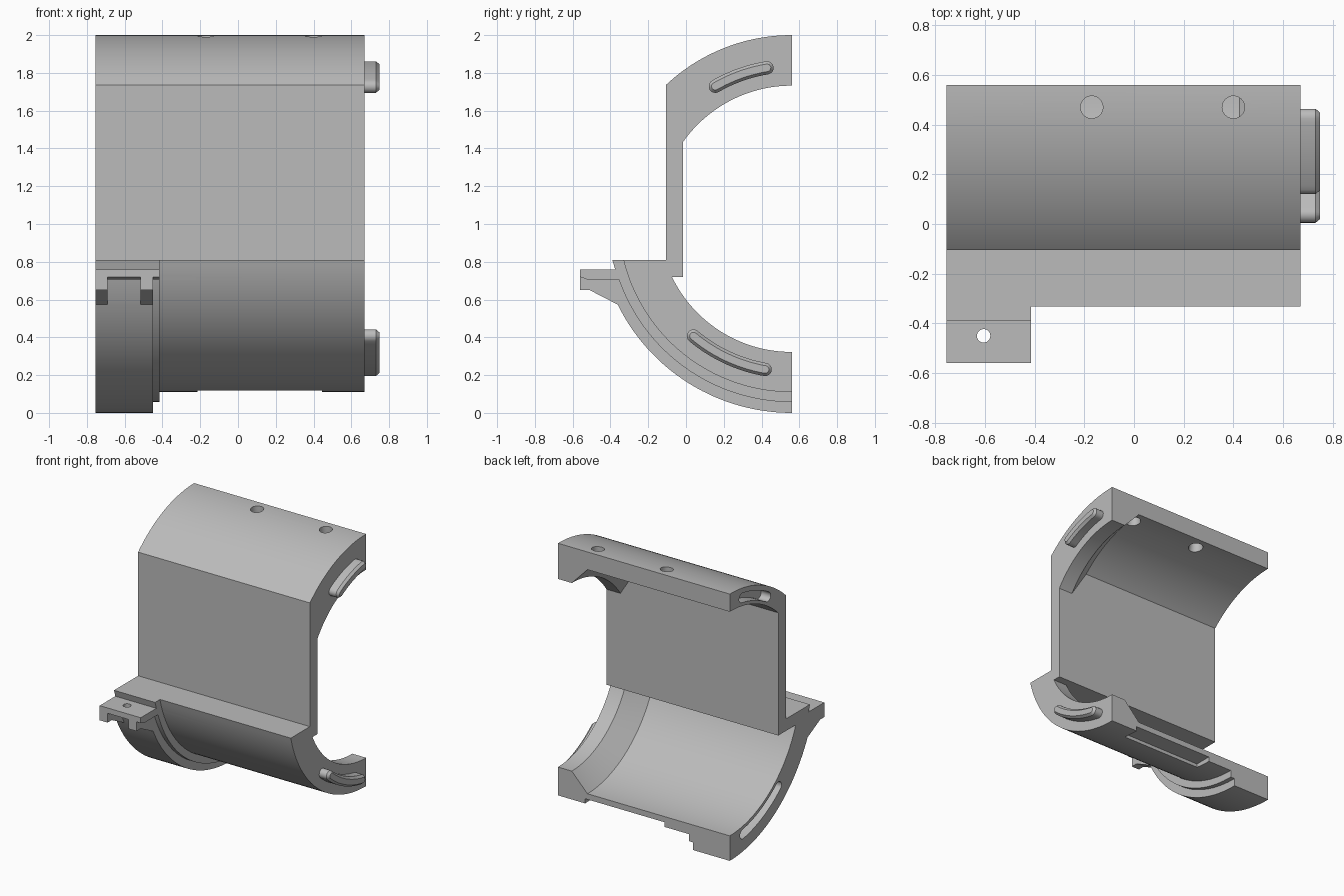
import bpy, bmesh
from math import sin, cos, asin, acos, radians, degrees
from mathutils import Matrix

cube = bpy.data.objects.get("Cube")
if cube:
    bpy.data.objects.remove(cube)

CY, CZ = 0.56, 1.0275          # bore axis (y, z)
LEFT, RIGHT = -0.755, 0.67     # housing ends

grey = bpy.data.materials.new("plain_grey")
grey.use_nodes = True
grey.diffuse_color = (0.5, 0.5, 0.5, 1)
grey.node_tree.nodes["Principled BSDF"].inputs["Base Color"].default_value = (0.5, 0.5, 0.5, 1)


def arc(r, a0, a1, n=32):
    """Points (y, z) round the bore axis, angles in degrees."""
    angles = [radians(a0 + (a1 - a0) * i / n) for i in range(n + 1)]
    return [(CY + r * cos(a), CZ + r * sin(a)) for a in angles]


def at_y(r, y):
    """Angle in the upper half where radius r meets y."""
    return degrees(acos((y - CY) / r))


def at_z(r, z):
    """Angle in the lower front quarter where radius r meets z."""
    return 180 + degrees(asin((CZ - z) / r))


def finish(name, bm):
    bmesh.ops.recalc_face_normals(bm, faces=bm.faces)
    mesh = bpy.data.meshes.new(name)
    bm.to_mesh(mesh)
    bm.free()
    mesh.materials.append(grey)
    ob = bpy.data.objects.new(name, mesh)
    bpy.context.collection.objects.link(ob)
    return ob


def loft(name, sections):
    """Solid through matching (x, outline) sections."""
    bm = bmesh.new()
    rings = [[bm.verts.new((x, y, z)) for y, z in pts] for x, pts in sections]
    n = len(rings[0])
    for a, b in zip(rings, rings[1:]):
        for i in range(n):
            j = (i + 1) % n
            bm.faces.new((a[i], a[j], b[j], b[i]))
    bm.faces.new(rings[0])
    bm.faces.new(rings[-1])
    return finish(name, bm)


def prism(name, x0, x1, pts):
    return loft(name, [(x0, pts), (x1, pts)])


def cone(name, x, y, z0, z1, r0, r1):
    bm = bmesh.new()
    bmesh.ops.create_cone(bm, cap_ends=True, segments=32, radius1=r0, radius2=r1,
                          depth=z1 - z0, matrix=Matrix.Translation((x, y, (z0 + z1) / 2)))
    return finish(name, bm)


def combine(target, other, operation):
    mod = target.modifiers.new(operation.lower(), 'BOOLEAN')
    mod.operation, mod.solver, mod.object = operation, 'EXACT', other
    bpy.context.view_layer.objects.active = target
    bpy.ops.object.modifier_apply(modifier=mod.name)
    bpy.data.objects.remove(other)


def smooth(ob):
    bpy.ops.object.select_all(action='DESELECT')
    ob.select_set(True)
    bpy.context.view_layer.objects.active = ob
    bpy.ops.object.shade_smooth_by_angle(angle=radians(25))


def housing_outline(bore):
    top, low = 0.9725, 0.9175
    return (arc(top, 90, at_y(top, -0.105))
            + [(-0.105, 0.81)]
            + arc(low, at_z(low, 0.81), 270)
            + arc(bore, 270, at_z(bore, 0.72))
            + [(-0.015, 0.72)]
            + arc(bore, at_y(bore, -0.015), 90))


def rounded_slot(r, a0, a1, w):
    """Curved slot outline with round ends."""
    def end(a, side):
        cy, cz = CY + r * cos(radians(a)), CZ + r * sin(radians(a))
        turns = [radians(a + side + 180 * i / 8) for i in range(1, 8)]
        return [(cy + w * cos(t), cz + w * sin(t)) for t in turns]
    return arc(r + w, a0, a1, 16) + end(a1, 0) + arc(r - w, a1, a0, 16) + end(a0, 180)


# Main shell with a thick, chamfered lip at one end
body = loft("housing", [(LEFT, housing_outline(0.84)), (0.425, housing_outline(0.84)),
                        (0.555, housing_outline(0.705)), (RIGHT, housing_outline(0.705))])

# Raised stepped bands round the lower shell
for name, x1, r in (("outer_band", -0.45, 1.0275), ("step_band", -0.415, 0.97)):
    band = prism(name, LEFT, x1, arc(r, at_z(r, 0.73), 270) + arc(0.88, 270, at_z(0.88, 0.73)))
    combine(body, band, 'UNION')

# Front lug: plate, two ribs and a screw hole
plate = [(-0.28, 0.81), (-0.39, 0.81), (-0.375, 0.76), (-0.56, 0.76),
         (-0.56, 0.72), (-0.52, 0.705), (-0.28, 0.705)]
rib = [(-0.3, 0.74), (-0.56, 0.74), (-0.56, 0.65), (-0.51, 0.65), (-0.355, 0.57), (-0.3, 0.57)]
combine(body, prism("lug_plate", LEFT, -0.415, plate), 'UNION')
for x0 in (LEFT, -0.515):
    combine(body, prism("lug_rib", x0, x0 + 0.065, rib), 'UNION')
combine(body, cone("lug_hole", -0.605, -0.45, 0.6, 0.9, 0.027, 0.027), 'DIFFERENCE')

# Countersunk holes through the upper shell
for x in (-0.17, 0.4):
    combine(body, cone("top_hole", x, 0.47, 1.6, 2.1, 0.045, 0.045), 'DIFFERENCE')
    combine(body, cone("countersink", x, 0.47, 1.7, 1.9, 0.08, 0.045), 'DIFFERENCE')

# Shallow recess under the lower shell, open to the back
recess = [(0.43, 0.05), (0.6, 0.05), (0.6, 0.145), (0.43, 0.145)]
combine(body, prism("recess", -0.215, 0.445, recess), 'DIFFERENCE')

# Curved locating pegs on one end, matching slots in the other
for name, a0, a1 in (("upper", 99.3, 120), ("lower", 230, 260)):
    combine(body, prism(name + "_slot", LEFT - 0.1, LEFT + 0.08,
                        rounded_slot(0.9, a0, a1, 0.035)), 'DIFFERENCE')
    wide, tip = rounded_slot(0.81, a0, a1, 0.035), rounded_slot(0.81, a0, a1, 0.02)
    smooth(loft(name + "_peg", [(RIGHT - 0.02, wide), (0.73, wide), (0.748, tip)]))

smooth(body)
